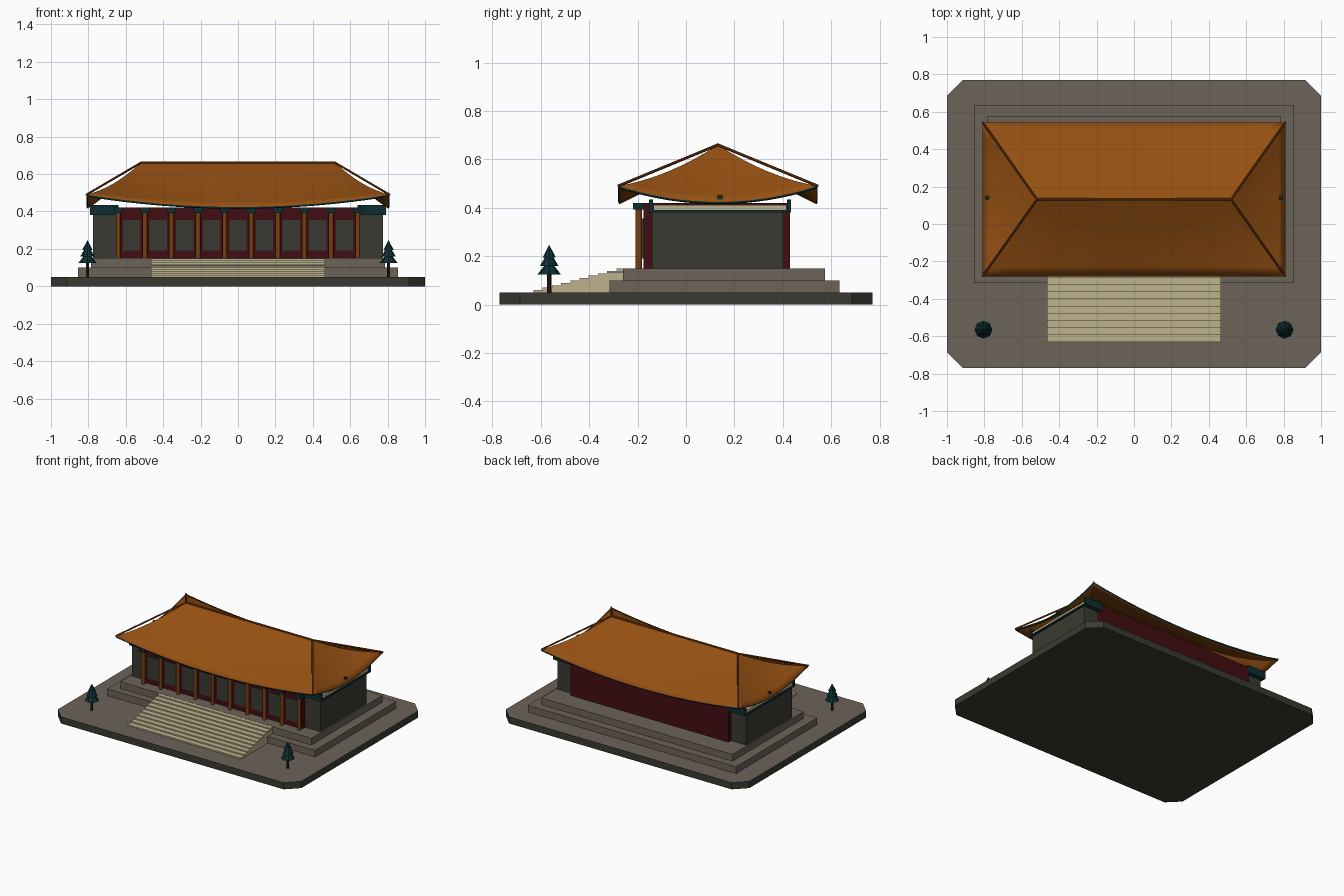
import bpy, bmesh, math
from mathutils import Vector

cube = bpy.data.objects.get("Cube")
if cube:
    bpy.data.objects.remove(cube)


def material(name, rgb):
    m = bpy.data.materials.new(name)
    m.use_nodes = True
    m.diffuse_color = (*rgb, 1)
    m.node_tree.nodes["Principled BSDF"].inputs["Base Color"].default_value = (*rgb, 1)
    return m


PAVING = material("taupe paving", (.15, .125, .098))
GREY = material("dark grey stone", (.042, .042, .032))
CREAM = material("cream stone", (.51, .45, .27))
TILE = material("orange roof tile", (.30, .08, .006))
RED = material("dark red paint", (.054, .004, .006))
TEAL = material("dark teal", (.004, .027, .03))
WOOD = material("brown timber", (.19, .05, .006))
BARK = material("bark", (.035, .01, .008))


def finish(name, bm, *mats):
    me = bpy.data.meshes.new(name)
    bm.to_mesh(me)
    bm.free()
    for m in mats:
        me.materials.append(m)
    ob = bpy.data.objects.new(name, me)
    bpy.context.collection.objects.link(ob)
    return ob


def box(name, x, y, z, mat):
    """Box from (min, max) ranges on each axis."""
    bm = bmesh.new()
    bmesh.ops.create_cube(bm, size=1)
    for v in bm.verts:
        v.co = [r[0] + (c + .5) * (r[1] - r[0]) for c, r in zip(v.co, (x, y, z))]
    return finish(name, bm, mat)


def cone(name, x, y, z, r1, r2, mat, sides=8):
    bm = bmesh.new()
    bmesh.ops.create_cone(bm, cap_ends=True, segments=sides, radius1=r1, radius2=r2,
                          depth=z[1] - z[0])
    bmesh.ops.translate(bm, verts=bm.verts, vec=(x, y, sum(z) / 2))
    return finish(name, bm, mat)


def bar(name, a, b, radius, mat):
    """Round bar between two points."""
    a, b = Vector(a), Vector(b)
    bm = bmesh.new()
    bmesh.ops.create_cone(bm, cap_ends=True, segments=8, radius1=radius, radius2=radius,
                          depth=(b - a).length)
    ob = finish(name, bm, mat)
    ob.rotation_euler = (b - a).to_track_quat('Z', 'Y').to_euler()
    ob.location = (a + b) / 2
    return ob


# Ground slab with cut corners, paved on top only
bm = bmesh.new()
X, Y, C = 1, .77, .085
outline = [(-X, -Y + C), (-X + C, -Y), (X - C, -Y), (X, -Y + C),
           (X, Y - C), (X - C, Y), (-X + C, Y), (-X, Y - C)]
low = [bm.verts.new((x, y, 0)) for x, y in outline]
high = [bm.verts.new((x, y, .05)) for x, y in outline]
bm.faces.new(low[::-1])
bm.faces.new(high).material_index = 1
for i in range(8):
    j = (i + 1) % 8
    bm.faces.new((low[i], low[j], high[j], high[i]))
finish("ground_slab", bm, GREY, PAVING)

# Two terraces and the front stairs
box("lower_terrace", (-.855, .855), (-.315, .635), (.05, .10), PAVING)
box("upper_terrace", (-.785, .785), (-.26, .575), (.10, .15), PAVING)
STEPS = 10
for i in range(STEPS):
    box("stair_step", (-.465, .465), (-.63 + .038 * i, -.25),
        (.05 + .01 * i, .06 + .0099 * i), CREAM)

# Hall, windows, columns and capitals
box("main_hall", (-.65, .65), (-.175, .43), (.15, .42), RED)
BAYS, SPAN = 9, .64
pitch = 2 * SPAN / BAYS
for i in range(BAYS):
    x = -SPAN + pitch * (i + .5)
    box("window_panel", (x - .046, x + .046), (-.181, -.174), (.19, .355), GREY)
for i in range(BAYS + 1):
    x = -SPAN + pitch * i
    cone("front_column", x, -.195, (.15, .40), .013, .013, WOOD, 12)
    box("column_capital", (x - .024, x + .024), (-.218, -.174), (.392, .42), TEAL)

# Side wings with beams and cream friezes
for s, side in ((1, "left"), (-1, "right")):
    box(side + "_wing", sorted((s * .64, s * .775)), (-.14, .40), (.15, .38), GREY)
    box(side + "_beam", sorted((s * .64, s * .79)), (-.14, .425), (.38, .39), TEAL)
    box(side + "_frieze", sorted((s * .75, s * .78)), (-.135, .415), (.39, .412), CREAM)
    for y in (-.145, .425):
        box(side + "_end_beam", sorted((s * .64, s * .79)), (y - .008, y + .008),
            (.38, .435), TEAL)
    box(side + "_eave_knob", sorted((s * .775, s * .795)), (.13, .15), (.425, .45), TEAL)

# Sweeping hipped roof: rectangular rings from ridge line to upturned eaves
RIDGE, EAVE = (.52, 0, .66), (.81, .412, .49)
MID_Y, ROWS, COLS = .132, 8, 16


def roof_ring(t):
    hx = RIDGE[0] + (EAVE[0] - RIDGE[0]) * t
    hy = EAVE[1] * t
    hip_z = RIDGE[2] - (RIDGE[2] - EAVE[2]) * t - .1 * t * (1 - t)
    corners = [(-hx, -hy), (hx, -hy), (hx, hy), (-hx, hy)]
    for k in range(4):
        a, b = corners[k], corners[(k + 1) % 4]
        for i in range(COLS):
            f = i / COLS
            sag = .066 * t * t * (1 - (2 * f - 1) ** 2)
            yield (a[0] + (b[0] - a[0]) * f, MID_Y + a[1] + (b[1] - a[1]) * f, hip_z - sag)


bm = bmesh.new()
rings = [[bm.verts.new(p) for p in roof_ring(r / ROWS)] for r in range(ROWS + 1)]
for inner, outer in zip(rings, rings[1:]):
    for i in range(len(inner)):
        j = (i + 1) % len(inner)
        bm.faces.new((outer[i], outer[j], inner[j], inner[i]))
bmesh.ops.remove_doubles(bm, verts=bm.verts, dist=.0001)
roof = finish("roof", bm, TILE, TEAL)
solid = roof.modifiers.new("thickness", 'SOLIDIFY')
solid.thickness = .011
solid.offset = -1
solid.material_offset_rim = 1
bpy.context.view_layer.objects.active = roof
roof.select_set(True)
bpy.ops.object.shade_smooth_by_angle(angle=math.radians(25))
roof.select_set(False)

# Ridge and straight hip bars
bar("ridge_bar", (-.52, MID_Y, .66), (.52, MID_Y, .66), .007, WOOD)
for sx in (-1, 1):
    for sy in (-1, 1):
        bar("hip_bar", (sx * .52, MID_Y, .66), (sx * .81, MID_Y + sy * .412, .49), .006, WOOD)

# Pair of pine trees
for x in (-.805, .805):
    cone("tree_trunk", x, -.565, (.05, .14), .009, .009, BARK)
    for z, r in ((.125, .048), (.16, .038), (.195, .027)):
        cone("tree_foliage", x, -.565, (z, z + .052), r, .008 if z < .19 else 0, TEAL)
